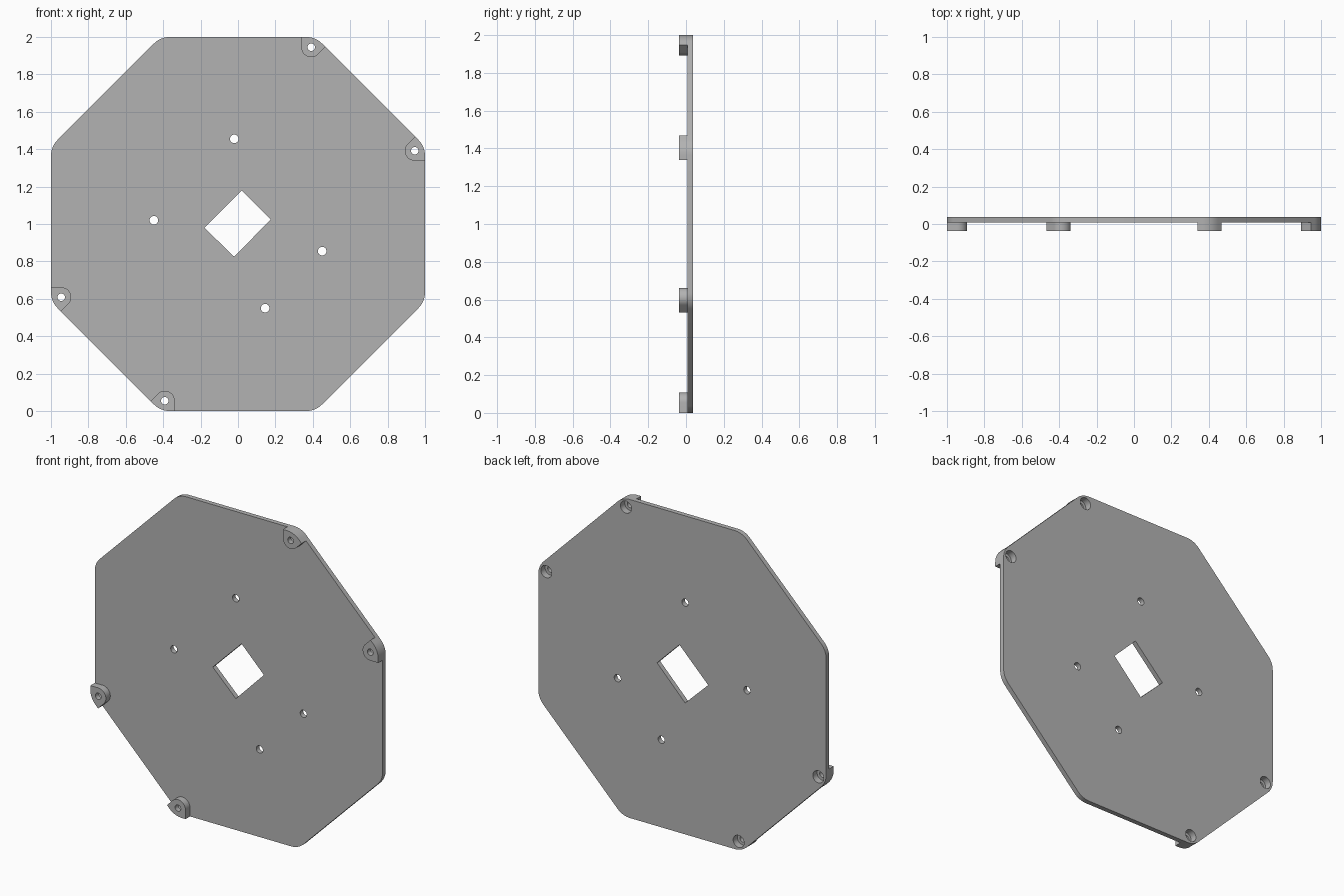
import bpy, bmesh
from math import pi, cos, sin, tan, radians
from mathutils import Vector

cube = bpy.data.objects.get("Cube")
if cube:
    bpy.data.objects.remove(cube, do_unlink=True)

BACK, FACE, FRONT = 0.037, 0.007, -0.037   # depth levels along y
FILLET, INSET, BOSS_R = 0.12, 0.055, 0.053
HALF = pi / 8
MID = Vector((0, 1))

grey = bpy.data.materials.new("plain grey")
grey.use_nodes = True
colour = (0.45, 0.45, 0.45, 1)
grey.diffuse_color = colour
grey.node_tree.nodes["Principled BSDF"].inputs["Base Color"].default_value = colour


def arc(centre, radius, start, end, steps):
    return [centre + radius * Vector((cos(a), sin(a)))
            for a in (start + (end - start) * i / steps for i in range(steps + 1))]


def on_bisector(angle, inset):
    """Point on a corner bisector lying a given distance inside both edges."""
    return MID + (1 - inset) / cos(HALF) * Vector((cos(angle), sin(angle)))


def corner(angle):
    """Rounded octagon corner."""
    return arc(on_bisector(angle, FILLET), FILLET, angle - HALF, angle + HALF, 8)


def prism(name, points, y0, y1):
    """Extrude an x-z outline along y."""
    bm = bmesh.new()
    face = bm.faces.new([bm.verts.new((p.x, y0, p.y)) for p in points])
    side = bmesh.ops.extrude_face_region(bm, geom=[face])["geom"]
    verts = [v for v in side if isinstance(v, bmesh.types.BMVert)]
    bmesh.ops.translate(bm, verts=verts, vec=(0, y1 - y0, 0))
    bmesh.ops.recalc_face_normals(bm, faces=bm.faces)
    mesh = bpy.data.meshes.new(name)
    bm.to_mesh(mesh)
    bm.free()
    mesh.materials.append(grey)
    obj = bpy.data.objects.new(name, mesh)
    bpy.context.collection.objects.link(obj)
    return obj


def drill(name, centre, radius, y0, y1):
    return prism(name, arc(centre, radius, 0, 2 * pi, 32)[:-1], y0, y1)


def select(obj):
    bpy.ops.object.select_all(action='DESELECT')
    obj.select_set(True)
    bpy.context.view_layer.objects.active = obj


def cut(obj, cutters):
    select(obj)
    for cutter in cutters:
        mod = obj.modifiers.new("cut", 'BOOLEAN')
        mod.operation, mod.solver, mod.object = 'DIFFERENCE', 'EXACT', cutter
        bpy.ops.object.modifier_apply(modifier=mod.name)


def smooth(obj):
    select(obj)
    bpy.ops.object.shade_smooth_by_angle(angle=radians(30))


# Octagonal plate with rounded corners
plate = prism("plate", [p for i in range(8) for p in corner(HALF + i * pi / 4)], FACE, BACK)

# Square window and the four scattered mounting holes
window = [Vector(p) for p in ((0.02, 1.18), (-0.18, 0.98), (-0.02, 0.825), (0.175, 1.025))]
cutters = [prism("window_cutter", window, -0.1, 0.1)]
for x, z in ((-0.02, 1.455), (-0.45, 1.02), (0.45, 0.855), (0.145, 0.55)):
    cutters.append(drill("hole_cutter", Vector((x, z)), 0.023, -0.1, 0.1))

# Corner bosses on the front, with screw holes counterbored from the back
names = ("right_upper", "top", "left_lower", "bottom")
for name, k in zip(names, (1, 3, 9, 11)):
    angle = k * HALF
    centre = on_bisector(angle, INSET)
    inner = arc(centre, BOSS_R, angle + HALF + pi / 2, angle - HALF + 3 * pi / 2, 20)
    ends = [p + INSET * Vector((cos(a), sin(a)))
            for p, a in ((inner[-1], angle - HALF), (inner[0], angle + HALF))]
    boss = prism(name + "_boss", inner + [ends[0]] + corner(angle) + [ends[1]], FRONT, FACE)
    screw = drill("screw_cutter", centre, 0.02, -0.1, 0.1)
    bore = drill("counterbore_cutter", centre, 0.038, -0.005, 0.1)
    cut(boss, [screw, bore])
    smooth(boss)
    bpy.data.objects.remove(screw, do_unlink=True)
    cutters.append(bore)

cut(plate, cutters)
smooth(plate)
for cutter in cutters:
    bpy.data.objects.remove(cutter, do_unlink=True)
